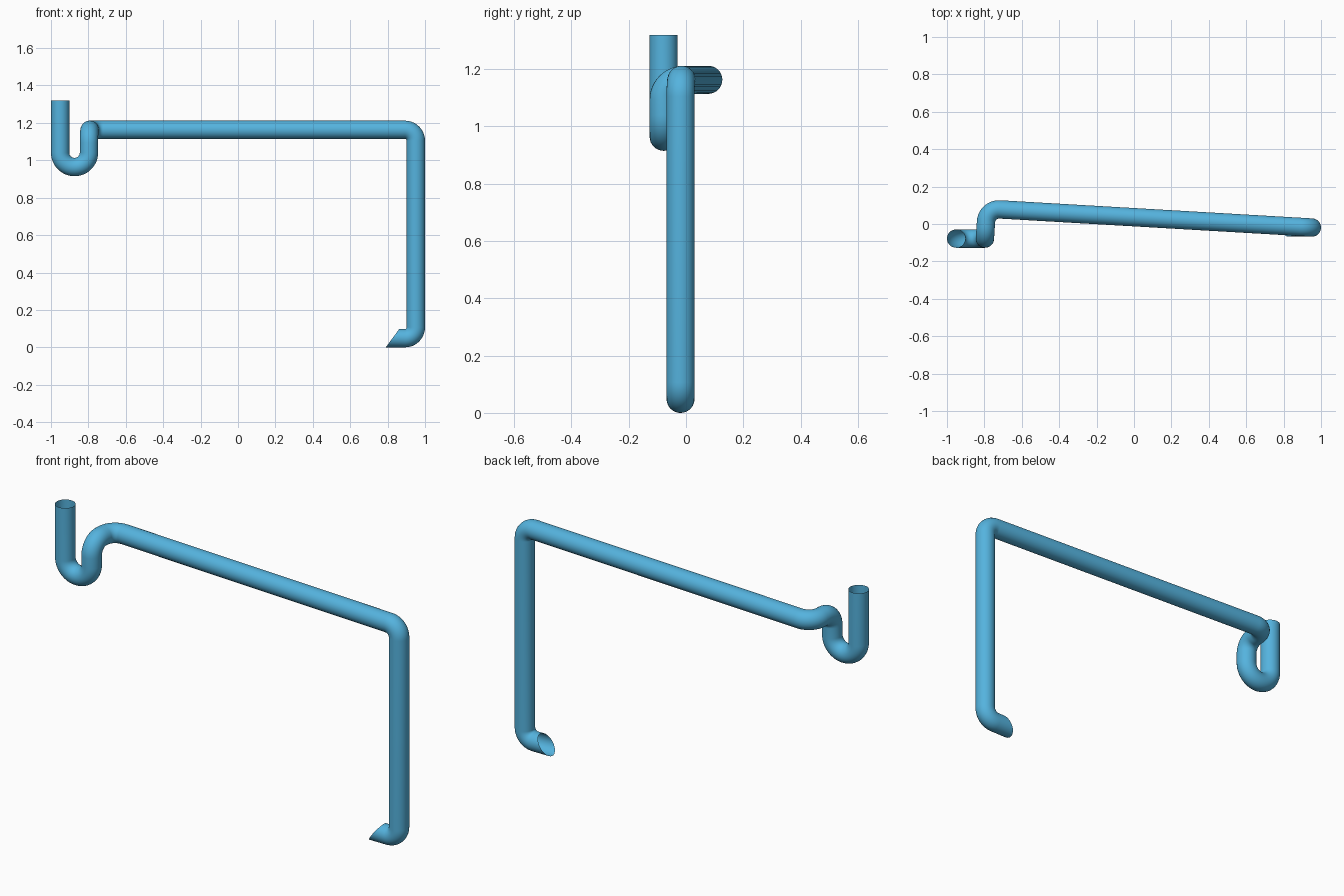
import bpy
import bmesh
import math
from mathutils import Vector

cube = bpy.data.objects.get("Cube")
if cube:
    bpy.data.objects.remove(cube, do_unlink=True)

RADIUS = 0.049
SIDES = 32

# Corners of the pipe's centre line, each with its bend radius
route = [
    ((-0.951, -0.078, 1.32), 0),
    ((-0.951, -0.078, 0.964), 0.077),
    ((-0.797, -0.078, 0.964), 0.077),
    ((-0.797, -0.078, 1.163), 0.07),
    ((-0.787, 0.082, 1.163), 0.07),
    ((0.951, -0.019, 1.163), 0.058),
    ((0.951, -0.019, 0.049), 0.058),
    ((0.826, -0.019, 0.049), 0),
]


def rounded_path(corners, steps=12):
    """Replace every corner with a circular arc."""
    pts = [Vector(p) for p, r in corners]
    path = [pts[0]]
    for i in range(1, len(pts) - 1):
        corner, r = pts[i], corners[i][1]
        d_in = (corner - pts[i - 1]).normalized()
        d_out = (pts[i + 1] - corner).normalized()
        turn = d_in.angle(d_out)
        start = corner - d_in * r * math.tan(turn / 2)
        side = (d_out - d_in * d_in.dot(d_out)).normalized()
        for k in range(steps + 1):
            a = turn * k / steps
            p = start + d_in * r * math.sin(a) + side * r * (1 - math.cos(a))
            if (p - path[-1]).length > 0.003:
                path.append(p)
    path.append(pts[-1])
    return path


def sweep(bm, path):
    """Sweep an open circular tube along the path without twisting."""
    rings = []
    last = len(path) - 1
    tangent = (path[1] - path[0]).normalized()
    u = Vector((1, 0, 0))
    for i, p in enumerate(path):
        t = (path[min(i + 1, last)] - path[max(i - 1, 0)]).normalized()
        u = tangent.rotation_difference(t) @ u
        u = (u - t * u.dot(t)).normalized()
        v = t.cross(u)
        tangent = t
        ring = []
        for k in range(SIDES):
            a = math.tau * k / SIDES
            ring.append(bm.verts.new(p + (u * math.cos(a) + v * math.sin(a)) * RADIUS))
        rings.append(ring)
    for a, b in zip(rings, rings[1:]):
        for k in range(SIDES):
            n = (k + 1) % SIDES
            bm.faces.new((a[k], a[n], b[n], b[k]))
    return rings


bm = bmesh.new()
rings = sweep(bm, rounded_path(route))

# Slanted cut at the lower outlet
for vert in rings[-1]:
    vert.co.x = 0.79 + 0.735 * vert.co.z

mesh = bpy.data.meshes.new("drain_pipe")
bm.to_mesh(mesh)
bm.free()

# Blue plastic
mat = bpy.data.materials.new("sky_blue")
mat.use_nodes = True
color = (0.09, 0.45, 0.73, 1)
mat.diffuse_color = color
mat.node_tree.nodes["Principled BSDF"].inputs["Base Color"].default_value = color
mesh.materials.append(mat)

pipe = bpy.data.objects.new("drain_pipe", mesh)
bpy.context.collection.objects.link(pipe)
bpy.ops.object.select_all(action="DESELECT")
pipe.select_set(True)
bpy.context.view_layer.objects.active = pipe
bpy.ops.object.shade_smooth_by_angle(angle=math.radians(40))
